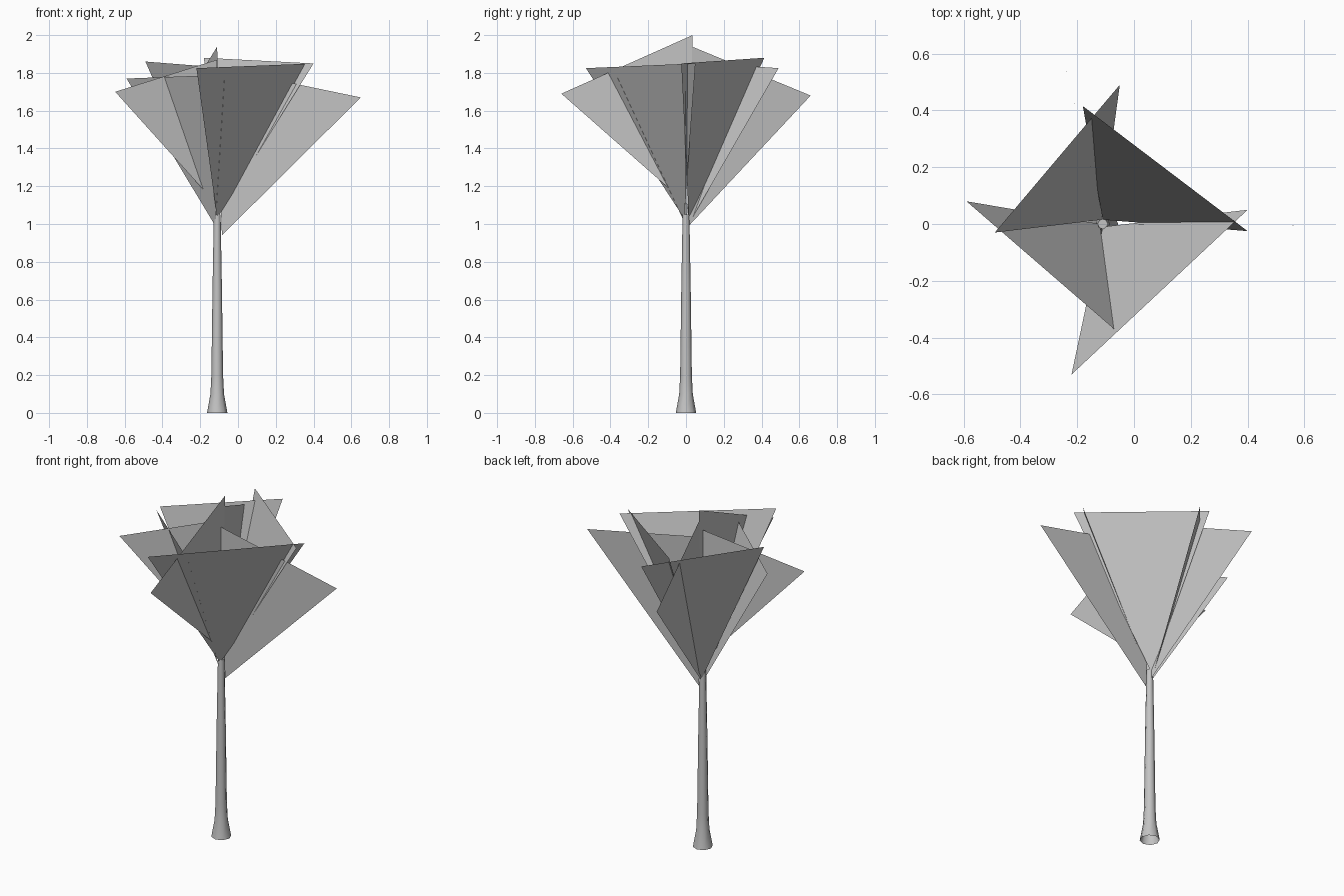
import bpy
import bmesh
import math

cube = bpy.data.objects.get("Cube")
if cube:
    bpy.data.objects.remove(cube, do_unlink=True)

TRUNK_X = -0.11

grey = bpy.data.materials.new("plain_grey")
grey.use_nodes = True
grey.diffuse_color = (0.55, 0.55, 0.55, 1)
grey.node_tree.nodes["Principled BSDF"].inputs["Base Color"].default_value = grey.diffuse_color


def finish(name, bm):
    mesh = bpy.data.meshes.new(name)
    bm.to_mesh(mesh)
    bm.free()
    mesh.materials.append(grey)
    obj = bpy.data.objects.new(name, mesh)
    bpy.context.collection.objects.link(obj)
    return obj


def leaf_card(name, *corners):
    """One flat triangular sheet of foliage, its face turned upward."""
    bm = bmesh.new()
    face = bm.faces.new([bm.verts.new(c) for c in corners])
    face.normal_update()
    if face.normal.z < 0:
        face.normal_flip()
    finish(name, bm)


# Trunk: tapered eight-sided tube with a flared foot
def trunk(profile, sides=8):
    bm = bmesh.new()
    rings = []
    for radius, z in profile:
        ring = []
        for i in range(sides):
            a = math.tau * i / sides
            ring.append(bm.verts.new((TRUNK_X + radius * math.cos(a), radius * math.sin(a), z)))
        rings.append(ring)
    for low, high in zip(rings, rings[1:]):
        for i in range(sides):
            j = (i + 1) % sides
            bm.faces.new((low[i], low[j], high[j], high[i]))
    bm.faces.new(rings[-1])
    obj = finish("trunk", bm)
    bpy.ops.object.select_all(action='DESELECT')
    obj.select_set(True)
    bpy.context.view_layer.objects.active = obj
    bpy.ops.object.shade_smooth_by_angle(angle=math.radians(50))


trunk([(0.054, 0), (0.036, 0.1), (0.031, 0.2), (0.025, 0.65), (0.018, 1.05)])

# Four leaning cards forming the open crown
leaf_card("crown_front_left", (-0.11, -0.01, 1.03), (-0.22, -0.53, 1.825), (0.40, 0.05, 1.85))
leaf_card("crown_back_left", (-0.11, 0.015, 1.03), (0.40, -0.025, 1.85), (-0.18, 0.415, 1.88))
leaf_card("crown_back_right", (-0.115, 0.015, 1.0), (-0.05, 0.49, 1.825), (-0.49, -0.03, 1.86))
leaf_card("crown_front_right", (-0.12, 0, 0.99), (-0.59, 0.08, 1.77), (-0.07, -0.37, 1.79))

# Four upright cards radiating from the trunk
leaf_card("upright_left", (-0.085, 0, 0.94), (0.65, -0.005, 1.67), (-0.12, 0, 1.83))
leaf_card("upright_right", (-0.11, 0, 1.1), (-0.65, -0.18, 1.7), (-0.11, 0, 1.87))
leaf_card("upright_front", (-0.11, 0.01, 1.1), (-0.11, -0.66, 1.69), (-0.11, 0.035, 2.0))
leaf_card("upright_back", (-0.105, 0.01, 0.985), (-0.27, 0.66, 1.68), (-0.11, 0.03, 1.94))
